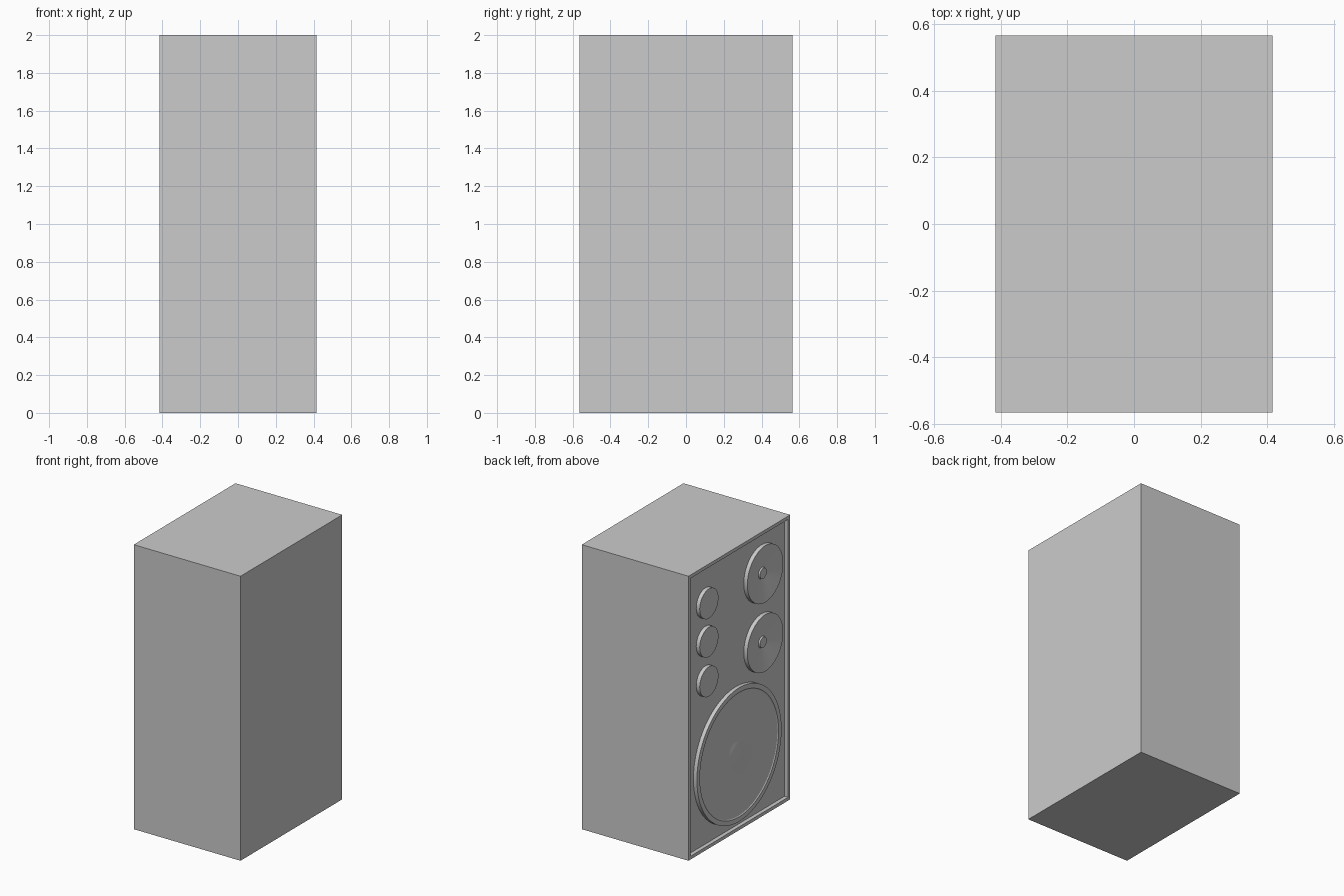
import bpy, bmesh, math

if "Cube" in bpy.data.objects:
    bpy.data.objects.remove(bpy.data.objects["Cube"])

HX, HY, H = 0.415, 0.565, 2.0      # half depth, half width, height
LIP, RECESS = 0.033, 0.028         # rim round the baffle, depth of the baffle
PANEL_X = -HX + RECESS


def add_object(name, bm, smooth=False):
    bmesh.ops.recalc_face_normals(bm, faces=bm.faces)
    mesh = bpy.data.meshes.new(name)
    bm.to_mesh(mesh)
    bm.free()
    obj = bpy.data.objects.new(name, mesh)
    bpy.context.collection.objects.link(obj)
    if smooth:
        bpy.context.view_layer.objects.active = obj
        obj.select_set(True)
        bpy.ops.object.shade_smooth_by_angle(angle=math.radians(20))
        obj.select_set(False)
    return obj


def driver(name, y, z, profile, segments=64):
    """Turn (radius, height above baffle) points round an axis facing -x."""
    bm = bmesh.new()
    rings = []
    for r, a in [(0, -0.005), (profile[0][0], -0.005)] + profile:
        x = PANEL_X - a
        if r == 0:
            rings.append([bm.verts.new((x, y, z))] * segments)
        else:
            rings.append([bm.verts.new((x,
                                        y + r * math.cos(2 * math.pi * i / segments),
                                        z + r * math.sin(2 * math.pi * i / segments)))
                          for i in range(segments)])
    for lo, hi in zip(rings, rings[1:]):
        for i in range(segments):
            j = (i + 1) % segments
            quad = list(dict.fromkeys((lo[i], lo[j], hi[j], hi[i])))
            bm.faces.new(quad)
    return add_object(name, bm, smooth=True)


# Cabinet: box with a recessed baffle on the -x side
bm = bmesh.new()
bmesh.ops.create_cube(bm, size=1)
for v in bm.verts:
    v.co.x *= 2 * HX
    v.co.y *= 2 * HY
    v.co.z = (v.co.z + 0.5) * H
baffle = min(bm.faces, key=lambda f: f.calc_center_median().x)
bmesh.ops.inset_region(bm, faces=[baffle], thickness=LIP)
walls = bmesh.ops.extrude_discrete_faces(bm, faces=[baffle])
for v in walls["faces"][0].verts:
    v.co.x = PANEL_X
add_object("cabinet", bm)

# Woofer: flat rim, shallow cone, domed dust cap
driver("woofer", 0.0, 0.53,
       [(0.47, 0.027), (0.437, 0.027), (0.43, 0.022), (0.10, 0.003),
        (0.08, 0.008), (0.045, 0.013), (0, 0.015)], 96)

# Midrange drivers: cone with a small raised centre plug
for i, z in enumerate((1.69, 1.205)):
    driver(f"midrange_{i + 1}", -0.288, z,
           [(0.199, 0.028), (0.04, 0.002), (0.037, 0.013), (0, 0.013)])

# Tweeters: plain discs
for i, z in enumerate((1.72, 1.45, 1.172)):
    driver(f"tweeter_{i + 1}", 0.335, z, [(0.104, 0.027), (0, 0.027)], 48)
